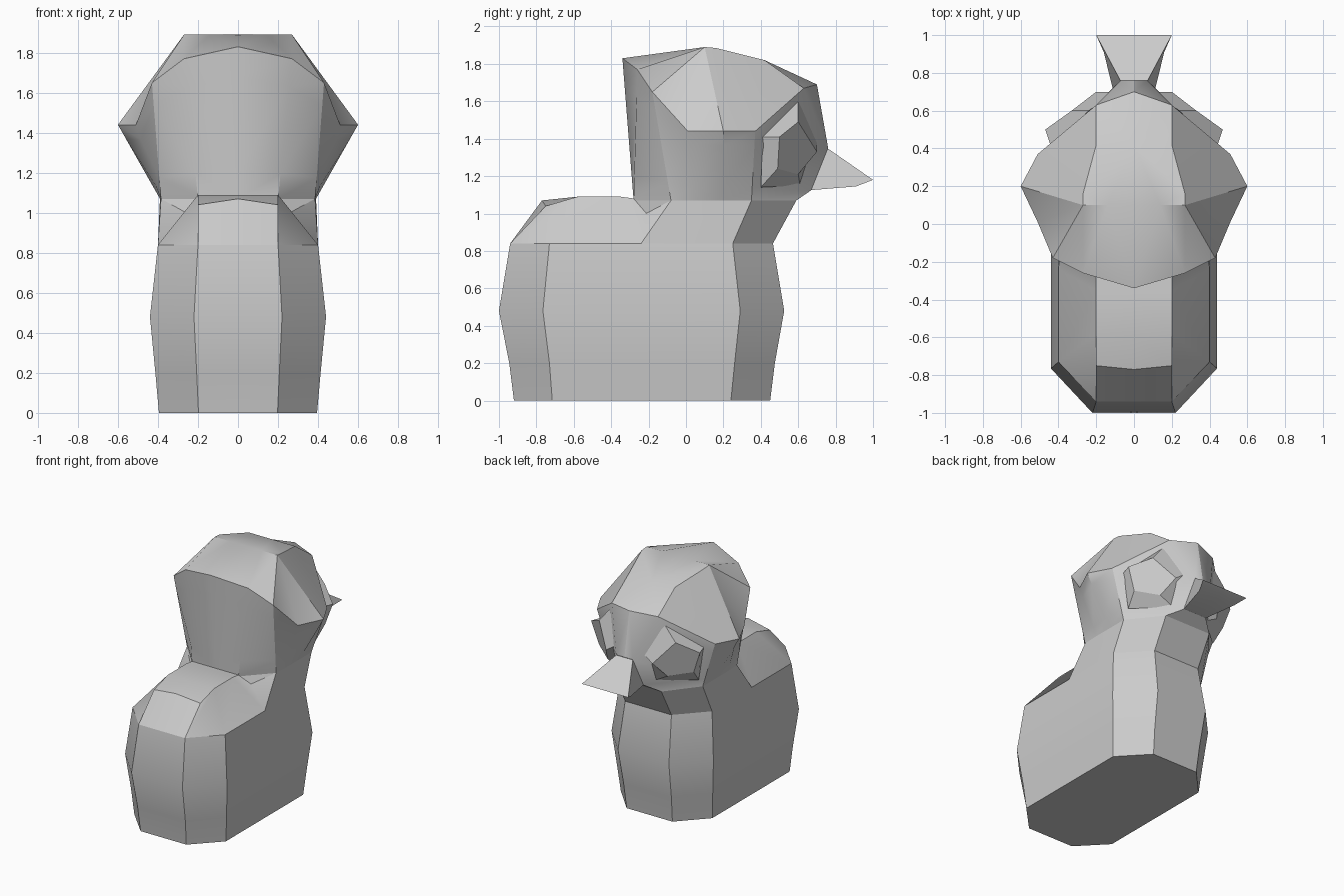
import bpy, bmesh, math

if "Cube" in bpy.data.objects:
    bpy.data.objects.remove(bpy.data.objects["Cube"])


def loft(name, rings, closed=False, start=True, end=True):
    """Bridge matching rings of points, then mirror the result across x = 0."""
    bm = bmesh.new()
    cache = {}

    def vert(p):
        key = tuple(round(c, 4) for c in p)
        if key not in cache:
            cache[key] = bm.verts.new(key)
        return cache[key]

    def face(points):
        vs = list(dict.fromkeys(vert(p) for p in points))
        if len(vs) > 2 and not bm.faces.get(vs):
            bm.faces.new(vs)

    n = len(rings[0])
    for a, b in zip(rings, rings[1:]):
        for i in range(n if closed else n - 1):
            j = (i + 1) % n
            face([a[i], a[j], b[j], b[i]])
    if start:
        face(rings[0])
    if end:
        face(rings[-1])
    bmesh.ops.mirror(bm, geom=bm.verts[:] + bm.edges[:] + bm.faces[:],
                     axis='X', merge_dist=0)
    bmesh.ops.remove_doubles(bm, verts=bm.verts[:], dist=0.0005)
    bmesh.ops.recalc_face_normals(bm, faces=bm.faces[:])
    me = bpy.data.meshes.new(name)
    bm.to_mesh(me)
    bm.free()
    ob = bpy.data.objects.new(name, me)
    bpy.context.collection.objects.link(ob)
    bpy.ops.object.select_all(action='DESELECT')
    ob.select_set(True)
    bpy.context.view_layer.objects.active = ob
    bpy.ops.object.shade_smooth_by_angle(angle=math.radians(30))
    return ob


def octagon(z, w, back, back_side, front_side, front):
    """Half of a long octagon, from the back of the x = 0 line to its front."""
    return [(0, back, z), (w / 2, back, z), (w, back_side, z),
            (w, front_side, z), (w / 2, front, z), (0, front, z)]


def mix(a, b, t):
    return tuple(p + (q - p) * t for p, q in zip(a, b))


# lower body
loft("body", [octagon(0, .395, -.92, -.715, .24, .45),
              octagon(.2, .413, -.945, -.73, .26, .475),
              octagon(.48, .44, -1.0, -.765, .29, .525),
              octagon(.84, .4, -.94, -.73, .25, .465)])

# rounded rump
loft("rump", [
    [(0, -.94, .84), (.2, -.94, .84), (.4, -.73, .84),
     (.4, -.24, .84), (.385, -.08, 1.07), (0, -.08, 1.07)],
    [(0, -.77, 1.07), (.2, -.75, 1.04), (.2, -.58, 1.09),
     (.2, -.35, 1.09), (.2, -.2, 1.07), (0, -.2, 1.07)],
    [(0, -.77, 1.07), (0, -.77, 1.07), (0, -.58, 1.09),
     (0, -.35, 1.09), (0, -.2, 1.07), (0, -.2, 1.07)]],
    start=False, end=False)

# chest, neck and face walls share rings that run from the nape to the face
chest = [(0, -.27, .84), (.2, -.27, .84), (.4, -.24, .84), (.4, -.05, .84),
         (.4, .12, .84), (.4, .25, .84), (.2, .465, .84), (0, .465, .84)]
neck = [(0, -.28, 1.07), (.2, -.28, 1.07), (.385, -.08, 1.07), (.39, .05, 1.07),
        (.39, .2, 1.07), (.39, .35, 1.07), (.2, .59, 1.07), (0, .59, 1.07)]
rim = [(0, -.34, 1.83), (.27, -.26, 1.77), (.43, -.18, 1.65), (.51, .01, 1.44),
       (.6, .2, 1.44), (.51, .37, 1.44), (.2, .63, 1.67), (0, .7, 1.69)]
cheek = [mix(a, b, .18) for a, b in zip(neck[:6], rim)] \
    + [(.1, .67, 1.125), (0, .67, 1.125)]
brow = [mix(a, b, .8) for a, b in zip(neck[:6], rim)] \
    + [(.07, .76, 1.35), (0, .76, 1.35)]
loft("neck", [chest, neck])
loft("head", [neck, cheek, brow, rim], start=False, end=False)

# domed crown
side = (.27, .1, 1.89)
crown = [(0, .1, 1.89), (.14, .1, 1.89), side, side, side,
         (.27, .16, 1.885), (.2, .42, 1.82), (0, .42, 1.82)]
loft("crown", [rim, crown], start=False)

# beak, flaring towards a wide tip
loft("beak", [
    [(0, .755, 1.35), (.07, .755, 1.35), (.1, .665, 1.125), (0, .665, 1.125)],
    [(0, 1.0, 1.18), (.2, 1.0, 1.18), (.16, .91, 1.145), (0, .91, 1.145)]])

# raised five-sided eyes
loft("eyes", [
    [(.44, .41, 1.41), (.24, .6, 1.6), (.1, .7, 1.4), (.15, .61, 1.15), (.39, .4, 1.14)],
    [(.47, .5, 1.41), (.33, .6, 1.49), (.2, .7, 1.33), (.26, .6, 1.21), (.41, .49, 1.24)]],
    closed=True)
